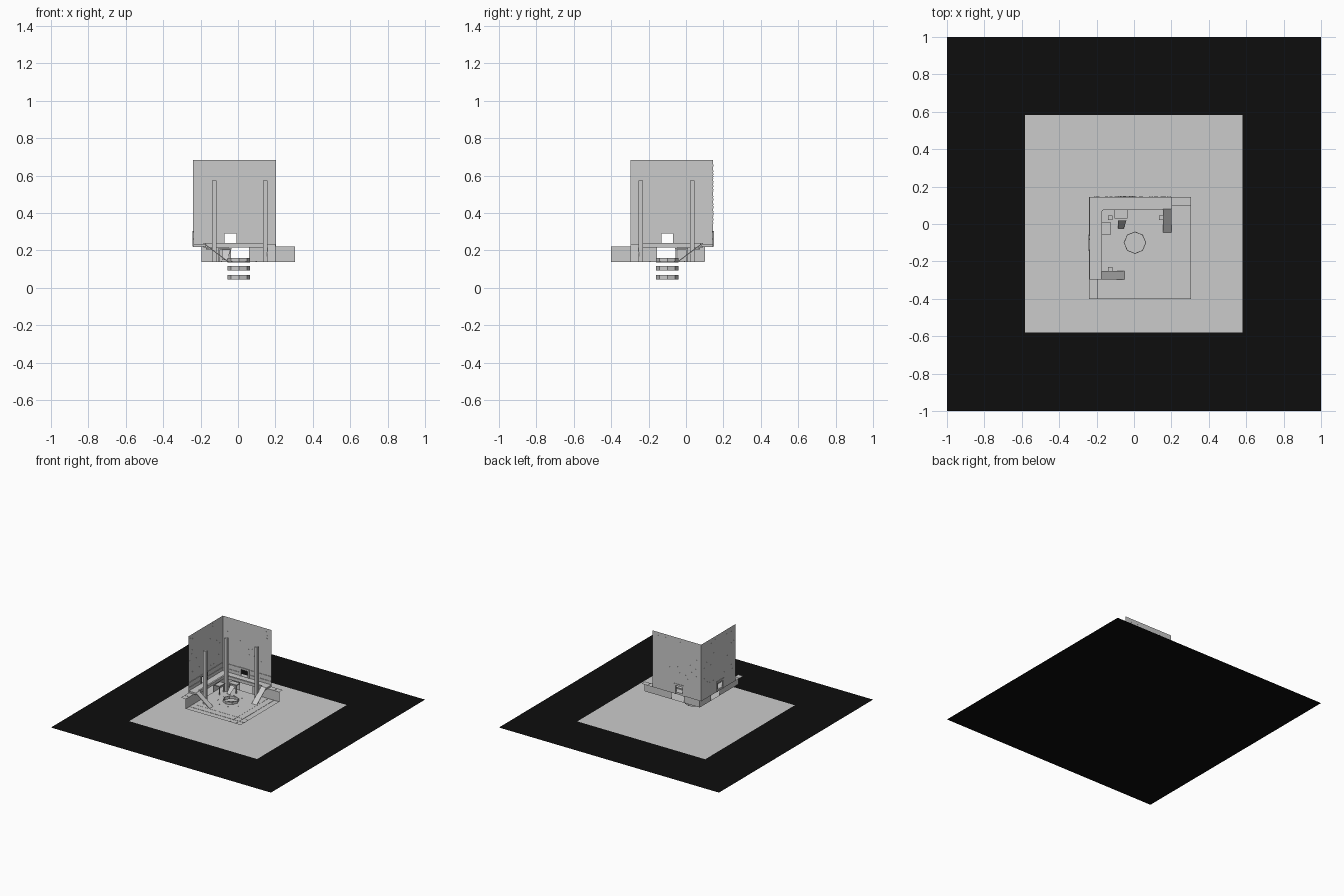
import bpy, bmesh, math, random
from mathutils import Matrix, Vector

if "Cube" in bpy.data.objects:
    bpy.data.objects.remove(bpy.data.objects["Cube"])

random.seed(4)
# Reflection across the room's diagonal: back side <-> left side
K = -0.095
SWAP = Matrix(((0, -1, 0, K), (-1, 0, 0, K), (0, 0, 1, 0), (0, 0, 0, 1)))


def finish(name, bm, swap=False, mat=None):
    if swap:
        bmesh.ops.transform(bm, matrix=SWAP, verts=bm.verts)
        bmesh.ops.reverse_faces(bm, faces=bm.faces)
    me = bpy.data.meshes.new(name)
    bm.to_mesh(me)
    bm.free()
    ob = bpy.data.objects.new(name, me)
    bpy.context.collection.objects.link(ob)
    if mat:
        me.materials.append(mat)
    return ob


def add_box(bm, x0, x1, y0, y1, z0, z1):
    m = Matrix.Translation(((x0 + x1) / 2, (y0 + y1) / 2, (z0 + z1) / 2)) @ \
        Matrix.Diagonal((x1 - x0, y1 - y0, z1 - z0, 1))
    bmesh.ops.create_cube(bm, size=1, matrix=m)


def boxes(name, *dims, swap=False):
    bm = bmesh.new()
    for d in dims:
        add_box(bm, *d)
    return finish(name, bm, swap)


def both(name, *dims):
    boxes("back_" + name, *dims)
    boxes("left_" + name, *dims, swap=True)


def quad(bm, *pts):
    bm.faces.new([bm.verts.new(p) for p in pts])


def flat(name, x0, x1, y0, y1, z, mat=None, swap=False):
    bm = bmesh.new()
    quad(bm, (x0, y0, z), (x1, y0, z), (x1, y1, z), (x0, y1, z))
    return finish(name, bm, swap, mat)


def holed_wall(name, y, xs, zs, swap):
    """Sheet facing -y made of a 3x3 grid without its centre cell."""
    bm = bmesh.new()
    for i in range(len(xs) - 1):
        for j in range(len(zs) - 1):
            if (i, j) != (1, 1) and zs[j + 1] > zs[j]:
                quad(bm, (xs[i], y, zs[j]), (xs[i + 1], y, zs[j]),
                     (xs[i + 1], y, zs[j + 1]), (xs[i], y, zs[j + 1]))
    bmesh.ops.remove_doubles(bm, verts=bm.verts, dist=1e-5)
    finish(name, bm, swap)


# Ground sheets
black = bpy.data.materials.new("black")
black.diffuse_color = (0.004, 0.004, 0.004, 1)
black.use_nodes = True
black.node_tree.nodes["Principled BSDF"].inputs["Base Color"].default_value = black.diffuse_color
flat("ground_sheet", -1, 1, -1, 1, 0, black)
flat("ground_pad", -0.583, 0.58, -0.58, 0.583, 0.003)

# Floor with an eight-sided shaft opening
CX, CY, R = 0.005, -0.1, 0.06
bm = bmesh.new()
square = [(-0.195, -0.4), (0.305, -0.4), (0.305, 0.1), (-0.195, 0.1)]
octagon = [(CX + R * math.cos(a * math.pi / 4), CY + R * math.sin(a * math.pi / 4)) for a in range(8)]
for loop in (square, octagon):
    vs = [bm.verts.new((x, y, 0.14)) for x, y in loop]
    for a, b in zip(vs, vs[1:] + vs[:1]):
        bm.edges.new((a, b))
bmesh.ops.triangle_fill(bm, edges=bm.edges[:], use_beauty=True, normal=Vector((0, 0, 1)))
finish("floor", bm)

# Shaft rings
for i, z in enumerate((0.045, 0.092, 0.135)):
    bm = bmesh.new()
    bmesh.ops.create_cone(bm, cap_ends=False, segments=8, radius1=R, radius2=R, depth=0.025,
                          matrix=Matrix.Translation((CX, CY, z + 0.0125)))
    ring = finish(f"shaft_ring_{i + 1}", bm)
    sol = ring.modifiers.new("thickness", "SOLIDIFY")
    sol.thickness = 0.004

# Walls, skirts, door frames and wall specks, for back then left side
for side, swap, door in (("back", False, -0.04), ("left", True, 0.005)):
    a, b = door - 0.031, door + 0.031
    holed_wall(side + "_wall", 0.145, (-0.24, a, b, 0.203), (0.22, 0.236, 0.29, 0.685), swap)
    holed_wall(side + "_skirt", 0.1, (-0.195, -0.05, 0.06, 0.305), (0.14, 0.14, 0.22), swap)
    boxes(side + "_door_frame",
          (a - 0.013, a, 0.139, 0.149, 0.22, 0.305),
          (b, b + 0.013, 0.139, 0.149, 0.22, 0.305),
          (a, b, 0.139, 0.149, 0.29, 0.305), swap=swap)
    # rails running along the wall, broken at the door
    rails = []
    for z, h in ((0.297, 0.006), (0.259, 0.004)):
        rails += [(-0.238, a - 0.013, 0.141, 0.145, z, z + h),
                  (b + 0.013, 0.203, 0.141, 0.145, z, z + h)]
    boxes(side + "_wall_rail", *rails, swap=swap)
    bm = bmesh.new()
    for _ in range(45):
        x, z = random.uniform(-0.22, 0.19), random.uniform(0.33, 0.67)
        add_box(bm, x, x + 0.008, 0.1442, 0.1458, z, z + 0.004)
    finish(side + "_wall_specks", bm, swap)

# Outer ledges on top of the skirts
flat("back_ledge", -0.24, 0.305, 0.1, 0.145, 0.22)
flat("left_ledge", -0.195, 0.305, 0.1, 0.145, 0.22, swap=True)

# Strips crossing floor, skirt and ledge outside the room
both("outer_strip",
     (0.251, 0.259, -0.4, 0.1, 0.139, 0.142),
     (0.251, 0.259, 0.098, 0.101, 0.14, 0.22),
     (0.251, 0.259, 0.1, 0.145, 0.219, 0.222))
both("room_edge_strip", (0.203, 0.206, -0.4, 0.1, 0.139, 0.141))

# Raised walkway with a curb that stops at the ramp
both("walkway", (-0.165, 0.203, 0.08, 0.144, 0.221, 0.235))
boxes("corner_walkway", (-0.239, -0.165, 0.07, 0.144, 0.221, 0.235))
both("walkway_curb", (-0.175, 0.155, 0.076, 0.09, 0.216, 0.24))

# Ramps
for side, swap in (("back", False), ("left", True)):
    bm = bmesh.new()
    prof = [(0.08, 0.235), (-0.045, 0.141), (-0.037, 0.141), (0.08, 0.229)]
    f = bm.faces.new([bm.verts.new((0.155, y, z)) for y, z in prof])
    ext = bmesh.ops.extrude_face_region(bm, geom=[f])
    bmesh.ops.translate(bm, vec=(0.046, 0, 0),
                        verts=[v for v in ext["geom"] if isinstance(v, bmesh.types.BMVert)])
    bmesh.ops.recalc_face_normals(bm, faces=bm.faces)
    finish(side + "_ramp", bm, swap)

# Tall posts
for i, (x, y) in enumerate(((-0.128, 0.033), (0.146, 0.033), (-0.128, -0.241))):
    boxes(f"post_{i + 1}", (x - 0.012, x + 0.012, y - 0.012, y + 0.012, 0.14, 0.575))

# Corner benches with legs, and a slanted board between them
both("bench", (-0.105, -0.035, 0.03, 0.076, 0.205, 0.213),
     (-0.103, -0.096, 0.033, 0.04, 0.14, 0.205),
     (-0.045, -0.038, 0.033, 0.04, 0.14, 0.205))
bm = bmesh.new()
quad(bm, (-0.085, -0.025, 0.15), (-0.055, -0.025, 0.15), (-0.04, 0.02, 0.205), (-0.085, 0.02, 0.205))
finish("slanted_board", bm)

# Small floor studs around the shaft
bm = bmesh.new()
for a in range(8):
    t = math.radians(22.5 + 45 * a)
    x, y = CX + 0.1 * math.cos(t), CY + 0.1 * math.sin(t)
    add_box(bm, x - 0.003, x + 0.003, y - 0.003, y + 0.003, 0.14, 0.143)
finish("floor_studs", bm)
